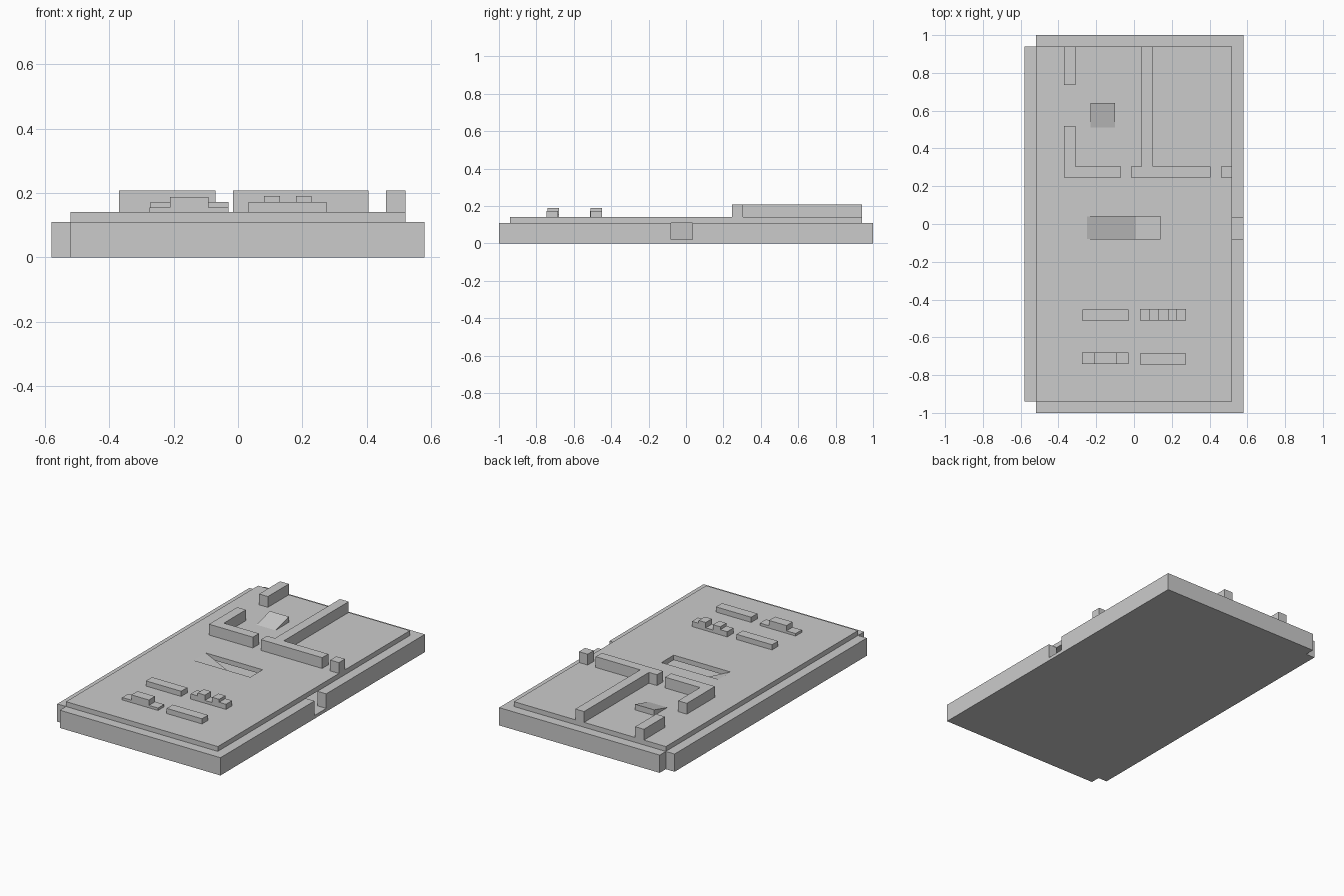
import bpy, bmesh

if "Cube" in bpy.data.objects:
    bpy.data.objects.remove(bpy.data.objects["Cube"])


def finish(name, bm):
    bmesh.ops.recalc_face_normals(bm, faces=bm.faces)
    mesh = bpy.data.meshes.new(name)
    bm.to_mesh(mesh)
    bm.free()
    ob = bpy.data.objects.new(name, mesh)
    bpy.context.collection.objects.link(ob)
    return ob


def extrude_faces(name, points, faces, direction):
    """Extrude flat faces along a direction into a solid."""
    bm = bmesh.new()
    verts = [bm.verts.new(p) for p in points]
    flat = [bm.faces.new([verts[i] for i in f]) for f in faces]
    res = bmesh.ops.extrude_face_region(bm, geom=flat, use_keep_orig=True)
    moved = [g for g in res["geom"] if isinstance(g, bmesh.types.BMVert)]
    bmesh.ops.translate(bm, verts=moved, vec=direction)
    return finish(name, bm)


def prism(name, outline, z0, z1):
    pts = [(x, y, z0) for x, y in outline]
    return extrude_faces(name, pts, [range(len(pts))], (0, 0, z1 - z0))


def rect(x0, x1, y0, y1):
    return [(x0, y0), (x1, y0), (x1, y1), (x0, y1)]


def box(name, x0, x1, y0, y1, z0, z1):
    return prism(name, rect(x0, x1, y0, y1), z0, z1)


# Hollow lower storey: floor, perimeter walls and doorway sill
FLOOR, CEIL, TOP = 0.02, 0.11, 0.14
box("lower_floor", -0.52, 0.52, -0.94, 0.94, 0, FLOOR)
box("left_outer_wall", -0.58, -0.52, -0.94, 0.94, 0, CEIL)
prism("front_outer_wall", [(-0.52, -1), (0.58, -1), (0.58, -0.08), (0.52, -0.08),
                           (0.52, -0.94), (-0.52, -0.94)], 0, CEIL)
prism("back_outer_wall", [(-0.52, 1), (0.58, 1), (0.58, 0.035), (0.52, 0.035),
                          (0.52, 0.94), (-0.52, 0.94)], 0, CEIL)
box("doorway_sill", 0.52, 0.58, -0.08, 0.035, 0, FLOOR)

# Upper deck with the ramp opening
loops = rect(-0.52, 0.52, -0.94, 0.94) + rect(-0.25, 0.14, -0.08, 0.04)
extrude_faces("upper_deck", [(x, y, CEIL) for x, y in loops],
              [(i, (i + 1) % 4, (i + 1) % 4 + 4, i + 4) for i in range(4)],
              (0, 0, TOP - CEIL))

# Ramp down to the lower storey
extrude_faces("down_ramp", [(-0.25, -0.08, FLOOR), (0.01, -0.08, FLOOR), (-0.25, -0.08, TOP)],
              [(0, 1, 2)], (0, 0.12, 0))

# Small wedge inside the left room
extrude_faces("room_wedge", [(-0.23, 0.51, TOP), (-0.23, 0.64, TOP), (-0.23, 0.64, TOP + 0.035)],
              [(0, 1, 2)], (0.13, 0, 0))

# Room walls on the deck
WALL = 0.207
box("left_back_wall", -0.37, -0.31, 0.735, 0.94, TOP, WALL)
prism("left_corner_wall", [(-0.37, 0.245), (-0.07, 0.245), (-0.07, 0.305), (-0.31, 0.305),
                           (-0.31, 0.52), (-0.37, 0.52)], TOP, WALL)
prism("middle_tee_wall", [(-0.015, 0.245), (0.405, 0.245), (0.405, 0.305), (0.10, 0.305),
                          (0.10, 0.94), (0.04, 0.94), (0.04, 0.305), (-0.015, 0.305)], TOP, WALL)
box("right_end_wall", 0.46, 0.52, 0.245, 0.305, TOP, WALL)

# Low barriers, two plain and two stepped
LOW = 0.172
box("back_left_barrier", -0.272, -0.03, -0.513, -0.453, TOP, LOW)
box("front_right_barrier", 0.033, 0.275, -0.745, -0.685, TOP, LOW)


def stepped(name, profile, y0):
    pts = [(x, y0, z) for x, z in profile]
    return extrude_faces(name, pts, [range(len(pts))], (0, 0.06, 0))


stepped("front_left_stepped_barrier",
        [(-0.275, TOP), (-0.03, TOP), (-0.03, 0.155), (-0.092, 0.155), (-0.092, 0.188),
         (-0.212, 0.188), (-0.212, 0.155), (-0.275, 0.155)], -0.74)
notch = 0.157
stepped("back_right_notched_barrier",
        [(0.033, TOP), (0.275, TOP), (0.275, LOW), (0.228, LOW), (0.228, 0.19), (0.18, 0.19),
         (0.18, notch), (0.13, notch), (0.13, 0.19), (0.08, 0.19), (0.08, LOW), (0.033, LOW)],
        -0.51)
